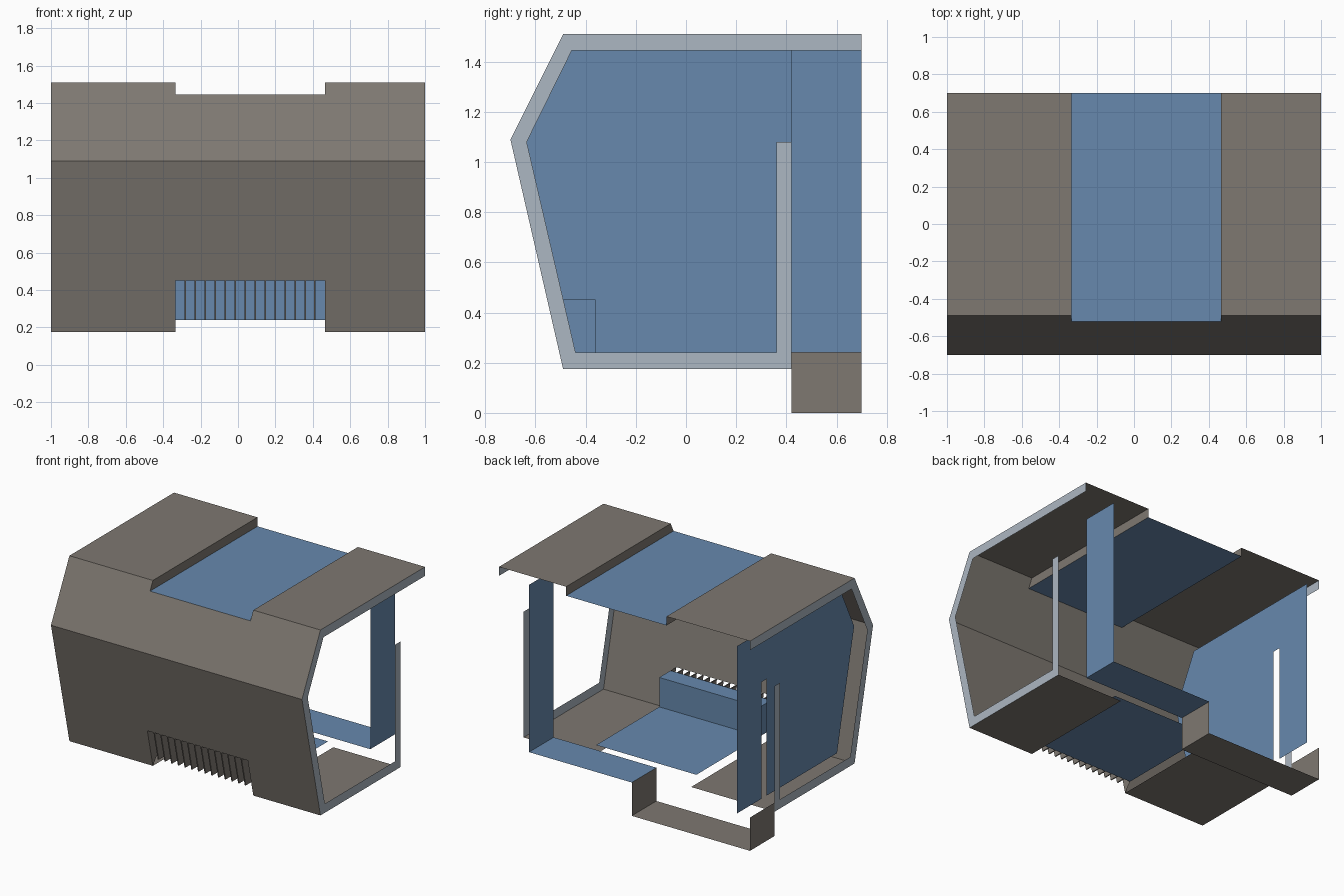
import bpy
from mathutils import Vector

if "Cube" in bpy.data.objects:
    bpy.data.objects.remove(bpy.data.objects["Cube"])


def material(name, rgb):
    lin = [((c / 255 + 0.055) / 1.055) ** 2.4 for c in rgb]
    m = bpy.data.materials.new(name)
    m.diffuse_color = (*lin, 1)
    m.use_nodes = True
    m.node_tree.nodes["Principled BSDF"].inputs["Base Color"].default_value = m.diffuse_color
    return m


TAUPE = material("taupe", (126, 120, 113))
BLUE = material("steel blue", (103, 137, 174))
PALE = material("pale grey", (172, 183, 194))


def make(name, polys, mat):
    """One object from a list of polygons, each a list of points."""
    verts, faces = [], []
    for p in polys:
        faces.append(list(range(len(verts), len(verts) + len(p))))
        verts += p
    me = bpy.data.meshes.new(name)
    me.from_pydata(verts, [], faces)
    me.materials.append(mat)
    ob = bpy.data.objects.new(name, me)
    bpy.context.collection.objects.link(ob)
    return ob


def strip(profile, x0, x1):
    """Sweep an open (y, z) profile from x0 to x1."""
    return [[(x0, *a), (x1, *a), (x1, *b), (x0, *b)]
            for a, b in zip(profile, profile[1:])]


def side(outline, x, direction):
    """Flat (y, z) outline at x, facing along direction (+1 or -1)."""
    area = sum(a[0] * b[1] - b[0] * a[1]
               for a, b in zip(outline, outline[1:] + outline[:1]))
    pts = outline if area * direction > 0 else outline[::-1]
    return [(x, *p) for p in pts]


# Shared sizes
XL, XR = -0.335, 0.465            # recessed centre band
GRILLE_TOP = 0.452
OUTER = [(0.42, 0.175), (-0.49, 0.175), (-0.70, 1.09), (-0.49, 1.51), (0.70, 1.51)]
INNER = [(0.36, 0.24), (-0.44, 0.24), (-0.635, 1.08), (-0.455, 1.445), (0.70, 1.445)]


def on_line(a, b, z):
    return (a[0] + (b[0] - a[0]) * (z - a[1]) / (b[1] - a[1]), z)


cut_outer = on_line(OUTER[1], OUTER[2], GRILLE_TOP)
cut_inner = on_line(INNER[1], INNER[2], GRILLE_TOP)
low_outer = on_line(OUTER[1], OUTER[2], 0.24)
roof_front = on_line(OUTER[2], OUTER[3], 1.445)

# Outer skin: full side bands and a shorter centre band
make("shell", strip(OUTER, -1, XL) + strip(OUTER, XR, 1)
     + strip([cut_outer, OUTER[2], roof_front], XL, XR), TAUPE)

# Pale end frames with the rear post
frame = OUTER + INNER[::-1] + [(0.36, 1.08), (0.42, 1.08)]
make("end_frames", [side(frame, 1, 1), side(frame, -1, -1)], PALE)

# Recessed roof and its side steps
make("roof_panel", strip([roof_front, (0.70, 1.445)], XL, XR), BLUE)
step = [OUTER[3], roof_front, (0.70, 1.445), (0.70, 1.51)]
make("roof_steps", [side(step, XL, 1), side(step, XR, -1)], TAUPE)

# Raised floor and the box behind the grille
make("floor_panel", strip([INNER[0], INNER[1]], XL, XR), BLUE)
box_end = [(-0.36, 0.24), (-0.36, GRILLE_TOP), cut_inner, INNER[1]]
make("grille_box", strip([(-0.36, 0.24), (-0.36, GRILLE_TOP)], XL, XR)
     + strip([cut_inner, (-0.36, GRILLE_TOP)], XL, XR)
     + [side(box_end, XL, -1), side(box_end, XR, 1)], BLUE)

# Grille cheeks and upright slats
cheek = [OUTER[1], cut_outer, cut_inner, INNER[1]]
make("grille_cheeks", [side(cheek, XL, 1), side(cheek, XR, -1)], TAUPE)
slat = [low_outer, cut_outer, cut_inner, INNER[1]]
slats = []
for i in range(1, 15):
    x = XL + (XR - XL) * i / 15
    a, b = x - 0.004, x + 0.004
    slats += [side(slat, a, -1), side(slat, b, 1)]
    slats += strip([INNER[1], low_outer, cut_outer], a, b)
make("grille_slats", slats, TAUPE)

# Left inner wall with a slot behind the post
wall = [(0.70, 0.24)] + INNER[:0:-1] + [INNER[0], (0.36, 1.08), (0.42, 1.08), (0.42, 0.24)]
make("left_inner_wall", [side(wall, -0.895, 1)], BLUE)


# Rear band: upright, ledge, then a lower tray
def rear(path):
    return [[(a[0], 0.42, a[1]), (a[0], 0.70, a[1]), (b[0], 0.70, b[1]), (b[0], 0.42, b[1])]
            for a, b in zip(path, path[1:])]


make("rear_upright_and_ledge", rear([(0.76, 1.445), (0.76, 0.24), (-0.058, 0.24)]), BLUE)
make("rear_lower_tray", rear([(-0.058, 0.24), (-0.058, 0), (-1, 0), (-1, 0.24)]), TAUPE)
